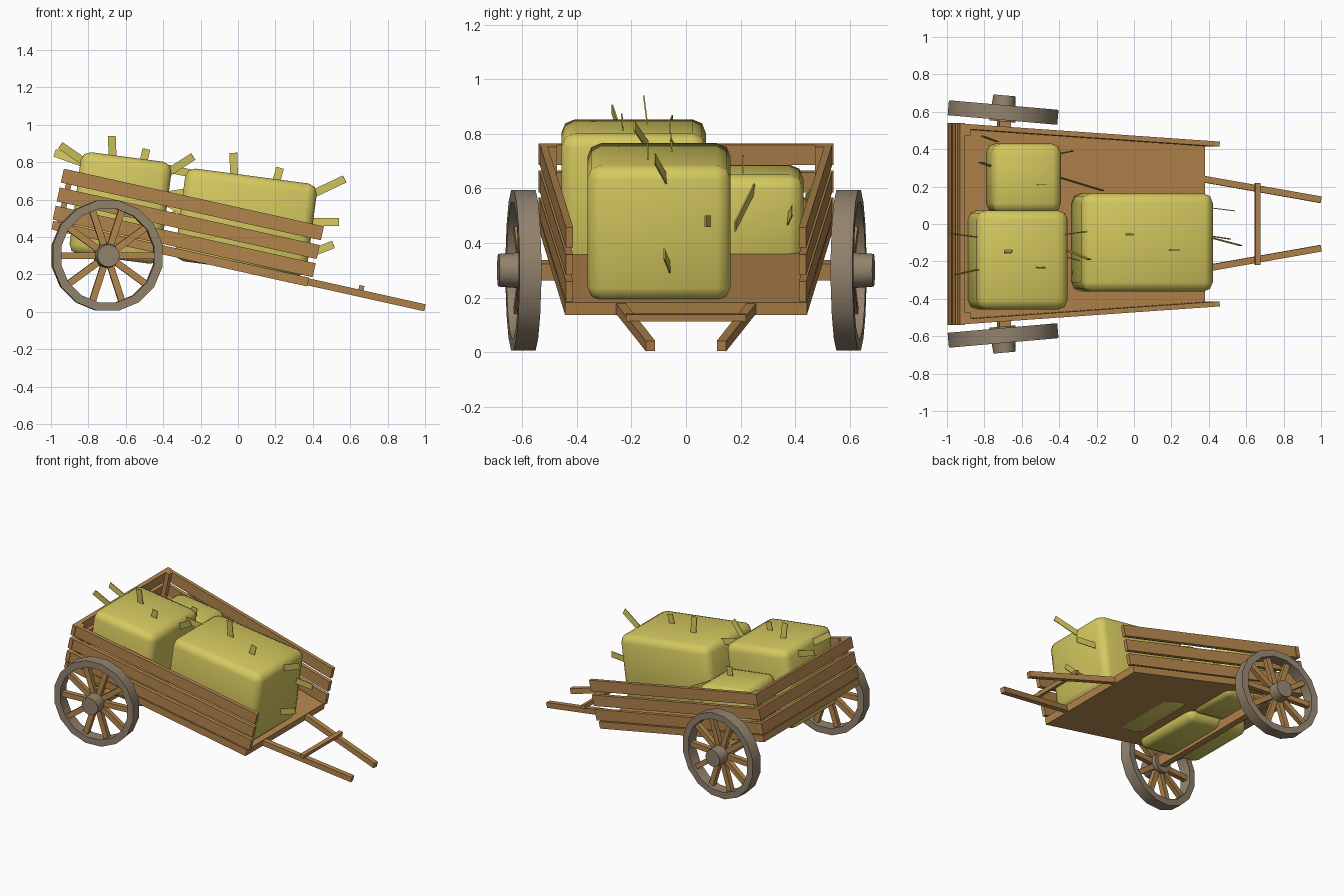
import bpy, bmesh, math
from mathutils import Matrix, Vector

if "Cube" in bpy.data.objects:
    bpy.data.objects.remove(bpy.data.objects["Cube"])

def material(name, rgb):
    m = bpy.data.materials.new(name)
    m.diffuse_color = (*rgb, 1)
    m.use_nodes = True
    m.node_tree.nodes["Principled BSDF"].inputs["Base Color"].default_value = m.diffuse_color
    return m

WOOD = material("warm_wood", (0.46, 0.24, 0.075))
GREY = material("weathered_grey", (0.29, 0.225, 0.155))
HAY = material("hay_yellow", (0.66, 0.58, 0.115))

def finish(name, bm, matrix, mat, smooth=None):
    bmesh.ops.recalc_face_normals(bm, faces=bm.faces)
    mesh = bpy.data.meshes.new(name)
    bm.to_mesh(mesh)
    bm.free()
    mesh.materials.append(mat)
    ob = bpy.data.objects.new(name, mesh)
    ob.matrix_world = matrix
    bpy.context.collection.objects.link(ob)
    if smooth:
        bpy.ops.object.select_all(action='DESELECT')
        ob.select_set(True)
        bpy.context.view_layer.objects.active = ob
        bpy.ops.object.shade_smooth_by_angle(angle=math.radians(smooth))
    return ob

def box(name, size, matrix, mat, bevel=0):
    bm = bmesh.new()
    bmesh.ops.create_cube(bm, size=1, matrix=Matrix.Diagonal((*size, 1)))
    if bevel:
        bmesh.ops.bevel(bm, geom=bm.edges[:], offset=bevel, segments=2,
                        profile=0.5, affect='EDGES')
    return finish(name, bm, matrix, mat, 50 if bevel else None)

def move(*v):
    return Matrix.Translation(v)

def turn(deg, axis):
    return Matrix.Rotation(math.radians(deg), 4, axis)

# Tilted cart frame with its origin on the axle
CART = move(-0.695, 0, 0.30) @ turn(12.5, 'Y')

def bar(name, a, b, width, height, frame=CART, mat=WOOD):
    """Level bar between two points of equal height in the given frame."""
    a, b = Vector(a), Vector(b)
    yaw = math.degrees(math.atan2(b.y - a.y, b.x - a.x))
    return box(name, ((b - a).length, width, height),
               frame @ move(*((a + b) / 2)) @ turn(yaw, 'Z'), mat)

# Tapered bed
bm = bmesh.new()
outline = [(-0.31, -0.535), (1.075, -0.443), (1.075, 0.443), (-0.31, 0.535)]
face = bm.faces.new([bm.verts.new((x, y, 0.07)) for x, y in outline])
top = bmesh.ops.extrude_face_region(bm, geom=[face])["geom"]
bmesh.ops.translate(bm, vec=(0, 0, 0.048),
                    verts=[v for v in top if isinstance(v, bmesh.types.BMVert)])
finish("bed", bm, CART, WOOD)

# Side planks and tailgate planks
for i, w in enumerate((0.1625, 0.2625, 0.365)):
    for s in (-1, 1):
        bar("side_plank", (-0.305, s * 0.522, w), (1.092, s * 0.427, w), 0.027, 0.076)
    bar("tailgate_plank", (-0.317, -0.54, w), (-0.317, 0.54, w), 0.028, 0.076)
bar("tailgate_sill", (-0.315, -0.54, 0.095), (-0.315, 0.54, 0.095), 0.022, 0.046)

# Pull shafts, corner posts, axle blocks
for s in (-1, 1):
    bar("shaft", (1.06, s * 0.242, 0.095), (1.712, s * 0.130, 0.095), 0.035, 0.038)
    box("corner_post", (0.03, 0.035, 0.285), CART @ move(-0.288, s * 0.49, 0.26), WOOD)
    box("axle_block", (0.06, 0.05, 0.05), CART @ move(0, s * 0.40, 0.05), WOOD)
bar("shaft_crossbar", (1.36, -0.22, 0.125), (1.36, 0.22, 0.125), 0.028, 0.026)
box("axle", (0.062, 1.12, 0.062), CART, WOOD)

# Wheels: rim, hub and ten spokes each
N = 16
for s in (-1, 1):
    hub_frame = move(-0.70, s * 0.596, 0.30) @ turn(-5 * s, 'Z')
    bm = bmesh.new()
    rings = []
    for k in range(N):
        a = 2 * math.pi * (k + 0.5) / N
        rings.append([bm.verts.new((r * math.cos(a), y, r * math.sin(a)))
                      for r, y in ((0.30, -0.04), (0.30, 0.04), (0.254, 0.04), (0.254, -0.04))])
    for k in range(N):
        p, q = rings[k], rings[(k + 1) % N]
        for j in range(4):
            bm.faces.new((p[j], p[(j + 1) % 4], q[(j + 1) % 4], q[j]))
    finish("wheel_rim", bm, hub_frame, GREY, 30)

    bm = bmesh.new()
    bmesh.ops.create_cone(bm, cap_ends=True, segments=16,
                          radius1=0.07, radius2=0.06, depth=0.14)
    finish("wheel_hub", bm, hub_frame @ move(0, s * 0.022, 0) @ turn(-90 * s, 'X'), GREY, 30)

    for k in range(10):
        box("wheel_spoke", (0.22, 0.034, 0.036),
            hub_frame @ turn(36 * k, 'Y') @ move(0.155, 0, 0), WOOD)

# Hay bales
for name, pos, size in (
        ("front_bale", (0.043, -0.099, 0.478), (0.71, 0.525, 0.50)),
        ("rear_bale", (-0.628, -0.192, 0.555), (0.49, 0.53, 0.55)),
        ("small_bale", (-0.594, 0.245, 0.49), (0.375, 0.37, 0.36))):
    box(name, size, move(*pos) @ turn(7.5, 'Y'), HAY, 0.05)

# Loose straws: root, tip
STRAWS = (
    ((-0.84, -0.07, 0.80), (-0.98, -0.05, 0.85)),
    ((-0.82, -0.24, 0.80), (-0.95, -0.27, 0.89)),
    ((-0.67, -0.14, 0.82), (-0.675, -0.155, 0.94)),
    ((-0.51, -0.23, 0.78), (-0.49, -0.235, 0.87)),
    ((-0.38, -0.13, 0.74), (-0.24, -0.19, 0.83)),
    ((-0.40, -0.06, 0.77), (-0.25, -0.04, 0.74)),
    ((-0.40, -0.17, 0.62), (-0.27, -0.20, 0.64)),
    ((-0.02, -0.05, 0.70), (-0.025, -0.06, 0.85)),
    ((0.20, -0.14, 0.68), (0.225, -0.14, 0.77)),
    ((0.40, -0.07, 0.63), (0.57, -0.115, 0.71)),
    ((0.38, 0.09, 0.48), (0.54, 0.07, 0.48)),
    ((0.38, -0.06, 0.31), (0.51, -0.08, 0.36)),
    ((-0.74, 0.30, 0.60), (-0.82, 0.33, 0.66)),
    ((-0.73, 0.44, 0.56), (-0.81, 0.47, 0.60)),
    ((-0.40, 0.25, 0.60), (-0.17, 0.18, 0.46)),
    ((-0.43, 0.37, 0.48), (-0.33, 0.39, 0.52)),
    ((-0.50, 0.21, 0.63), (-0.49, 0.21, 0.72)),
)
for root, tip in STRAWS:
    root, tip = Vector(root), Vector(tip)
    along = (tip - root).normalized()
    side = along.cross(Vector((0, 1, 0))).normalized()
    flat = along.cross(side)
    rot = Matrix((along, side, flat)).transposed().to_4x4()
    box("straw", ((tip - root).length, 0.042, 0.005),
        move(*((root + tip) / 2)) @ rot, HAY)
